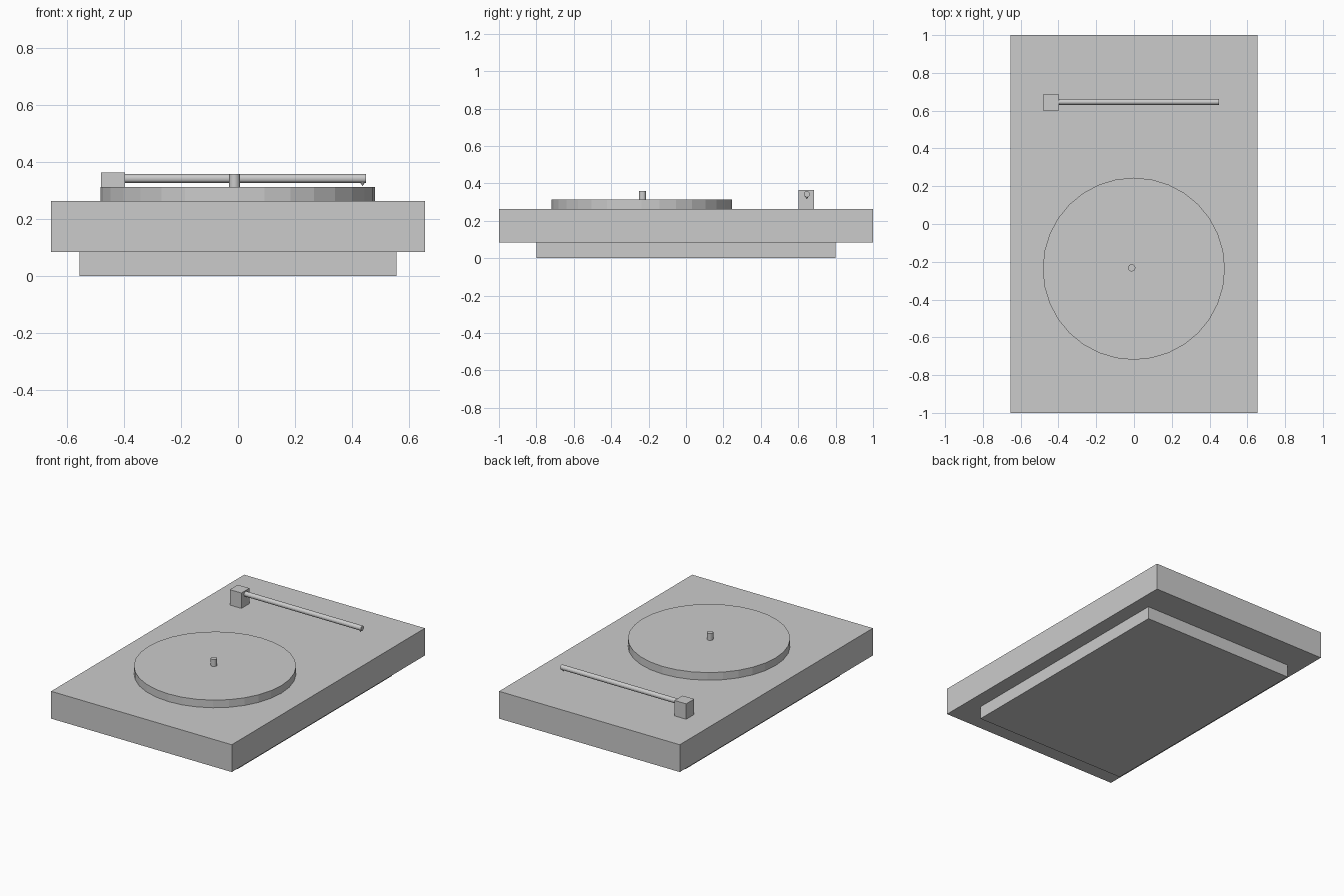
import bpy
import math

if "Cube" in bpy.data.objects:
    bpy.data.objects.remove(bpy.data.objects["Cube"])


def box(name, x0, x1, y0, y1, z0, z1):
    bpy.ops.mesh.primitive_cube_add(size=1, location=((x0 + x1) / 2, (y0 + y1) / 2, (z0 + z1) / 2))
    o = bpy.context.object
    o.name = name
    o.scale = (x1 - x0, y1 - y0, z1 - z0)
    bpy.ops.object.transform_apply(location=False, rotation=False, scale=True)
    return o


def cylinder(name, radius, length, centre, rotation=(0, 0, 0), sides=32):
    bpy.ops.mesh.primitive_cylinder_add(vertices=sides, radius=radius, depth=length,
                                        location=centre, rotation=rotation)
    bpy.context.object.name = name
    return bpy.context.object


# Body: recessed foot under a wide plinth
box("base_foot", -0.556, 0.556, -0.80, 0.80, 0.0, 0.084)
box("plinth", -0.655, 0.655, -1.0, 1.0, 0.084, 0.263)

# Platter and centre spindle
cylinder("platter", 0.482, 0.05, (-0.001, -0.237, 0.288))
cylinder("spindle", 0.019, 0.046, (-0.012, -0.232, 0.335))

# Tonearm: pivot block, tube and stylus
box("tonearm_pivot", -0.481, -0.397, 0.602, 0.685, 0.263, 0.364)
cylinder("tonearm", 0.016, 0.85, (0.024, 0.646, 0.342), (0, math.pi / 2, 0))
bpy.ops.mesh.primitive_cone_add(vertices=32, radius1=0.012, radius2=0, depth=0.018,
                                location=(0.437, 0.646, 0.324), rotation=(math.pi, 0, 0))
bpy.context.object.name = "stylus"
